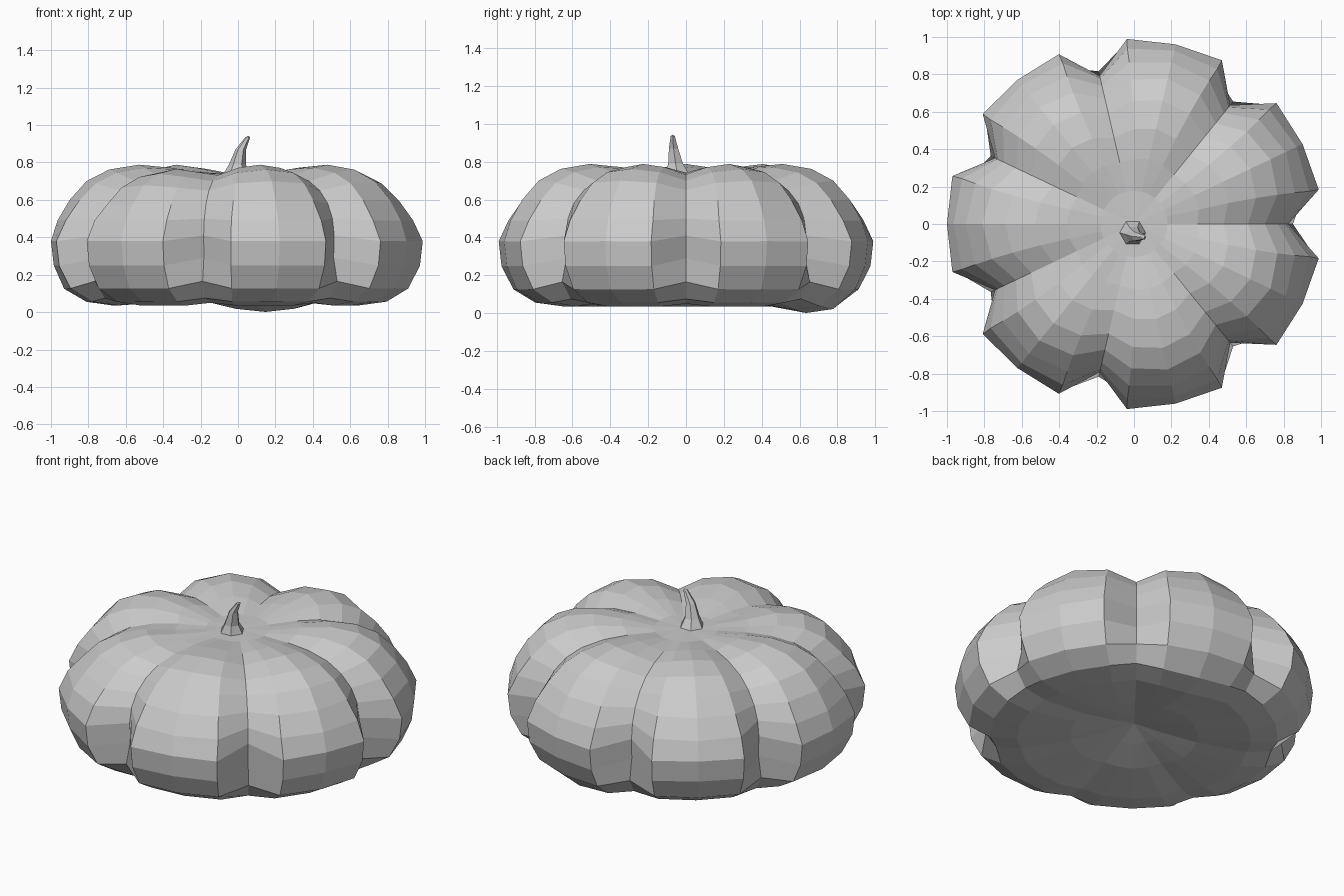
import bpy, bmesh
from math import sin, cos, pi, radians
from mathutils import Vector

if "Cube" in bpy.data.objects:
    bpy.data.objects.remove(bpy.data.objects["Cube"])

LOBES = 7

# Matching (radius, height) profiles, top to bottom: lobe crest and groove
crest = [(.18, .742), (.36, .772), (.53, .788), (.69, .762), (.81, .70), (.90, .60), (.965, .49),
         (1.0, .38), (.985, .25), (.93, .125), (.81, .055), (.66, .034), (.36, .055), (.16, .10)]
groove = [(.18, .740), (.34, .742), (.48, .732), (.61, .70), (.70, .65), (.77, .58), (.81, .50),
          (.825, .41), (.82, .29), (.85, .165), (.79, .075), (.65, .05), (.36, .07), (.16, .105)]
# How far each ring's lobe shoulder sinks towards the groove, and its half-angle
sink = [.4, .3, .3, .28, .24, .18, .08, -.03, -.03, .04, .05, .1, .3, .4]
spread = [13, 13, 13, 13.5, 14, 14.5, 15, 15, 15, 15, 15, 14, 13, 13]


def add_object(name, bm):
    bmesh.ops.recalc_face_normals(bm, faces=bm.faces[:])
    mesh = bpy.data.meshes.new(name)
    bm.to_mesh(mesh)
    bm.free()
    ob = bpy.data.objects.new(name, mesh)
    bpy.context.collection.objects.link(ob)
    return ob


def skin(bm, rings, top, bottom):
    """Bridge closed rings of points and fan the two ends to single points."""
    vs = [[bm.verts.new(p) for p in ring] for ring in rings]
    n = len(vs[0])
    for a, b in zip(vs, vs[1:]):
        for i in range(n):
            j = (i + 1) % n
            bm.faces.new((a[i], a[j], b[j], b[i]))
    for ring, tip in ((vs[0], top), (vs[-1], bottom)):
        c = bm.verts.new(tip)
        for i in range(n):
            bm.faces.new((c, ring[i], ring[(i + 1) % n]))


# Pumpkin body: each lobe has a groove, a shoulder, a crest and a shoulder
rings = []
for k, ((rc, zc), (rg, zg)) in enumerate(zip(crest, groove)):
    ring = []
    shoulder = (rc + (rg - rc) * sink[k], zc + (zg - zc) * sink[k])
    a = radians(spread[k])
    for lobe in range(LOBES):
        mid = (lobe + .5) * 2 * pi / LOBES
        for off, (r, z) in ((-pi / LOBES, (rg, zg)), (-a, shoulder), (0, (rc, zc)), (a, shoulder)):
            # One lobe at the back sags to the ground, one at the front is lower
            if lobe == 1 and k in (10, 11) and off > -.4:
                z -= .033 if off == 0 else .018
            if lobe == 4 and 0 < k < 6 and off > -.4:
                z -= .022
            ring.append(Vector((r * cos(mid + off), .985 * r * sin(mid + off), z)))
    rings.append(ring)
bm = bmesh.new()
skin(bm, rings, (0, 0, .74), (0, 0, .14))
add_object("pumpkin_body", bm)

# Stem: leaning six-sided taper with a flared foot
path = [(.052, -.07, .935, .013), (.015, -.066, .87, .028),
        (-.003, -.055, .79, .045), (-.008, -.045, .73, .075)]
rings = [[Vector((x + r * cos(i * pi / 3), y + r * sin(i * pi / 3), z)) for i in range(6)]
         for x, y, z, r in path]
bm = bmesh.new()
skin(bm, rings, (.056, -.07, .943), (-.008, -.045, .73))
add_object("stem", bm)
